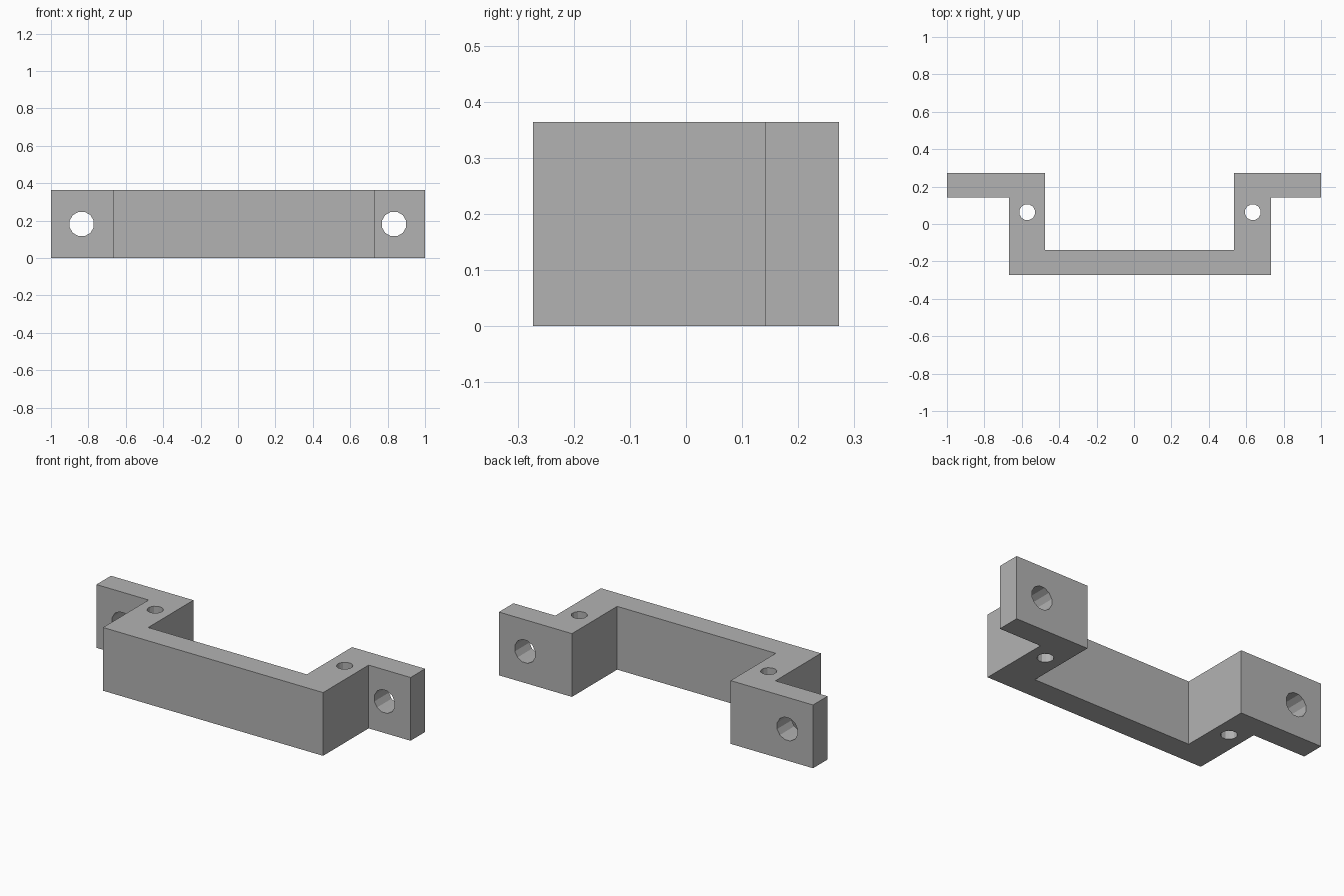
import bpy, bmesh, math
from mathutils import Matrix

if "Cube" in bpy.data.objects:
    bpy.data.objects.remove(bpy.data.objects["Cube"], do_unlink=True)

HEIGHT = 0.364
grey = bpy.data.materials.new("plain grey")
grey.use_nodes = True
grey.diffuse_color = (0.45, 0.45, 0.45, 1)
grey.node_tree.nodes["Principled BSDF"].inputs["Base Color"].default_value = grey.diffuse_color


def make_object(name, bm):
    bmesh.ops.recalc_face_normals(bm, faces=bm.faces[:])
    mesh = bpy.data.meshes.new(name)
    bm.to_mesh(mesh)
    bm.free()
    mesh.materials.append(grey)
    obj = bpy.data.objects.new(name, mesh)
    bpy.context.collection.objects.link(obj)
    return obj


def drill(target, name, centre, radius, tilt):
    # Twelve-sided hole cutter, subtracted and then removed
    bm = bmesh.new()
    place = (Matrix.Translation(centre) @ Matrix.Rotation(tilt, 4, 'X')
             @ Matrix.Rotation(math.pi / 12, 4, 'Z'))
    bmesh.ops.create_cone(bm, cap_ends=True, segments=12, radius1=radius,
                          radius2=radius, depth=0.6, matrix=place)
    cutter = make_object(name, bm)
    cutter.hide_render = True
    mod = target.modifiers.new(name, 'BOOLEAN')
    mod.operation = 'DIFFERENCE'
    mod.solver = 'EXACT'
    mod.object = cutter
    bpy.context.view_layer.objects.active = target
    bpy.ops.object.modifier_apply(modifier=name)
    bpy.data.objects.remove(cutter, do_unlink=True)


# Bracket body: stepped outline extruded upward
FRONT, INNER, STEP, BACK = -0.273, -0.138, 0.141, 0.273
outline = [
    (-0.668, FRONT), (0.733, FRONT), (0.733, STEP), (1, STEP), (1, BACK),
    (0.535, BACK), (0.535, INNER), (-0.475, INNER), (-0.475, BACK),
    (-1, BACK), (-1, STEP), (-0.668, STEP),
]
bm = bmesh.new()
base = bm.faces.new([bm.verts.new((x, y, 0)) for x, y in outline])
top = bmesh.ops.extrude_face_region(bm, geom=[base])["geom"]
bmesh.ops.translate(bm, vec=(0, 0, HEIGHT),
                    verts=[v for v in top if isinstance(v, bmesh.types.BMVert)])
bracket = make_object("mounting_bracket", bm)

# Mounting holes through the ears, then vertical holes through the arms
for x in (-0.836, 0.834):
    drill(bracket, "ear_hole_cutter", (x, 0.2, HEIGHT / 2), 0.067, math.pi / 2)
for x in (-0.571, 0.635):
    drill(bracket, "arm_hole_cutter", (x, 0.063, HEIGHT / 2), 0.043, 0)
